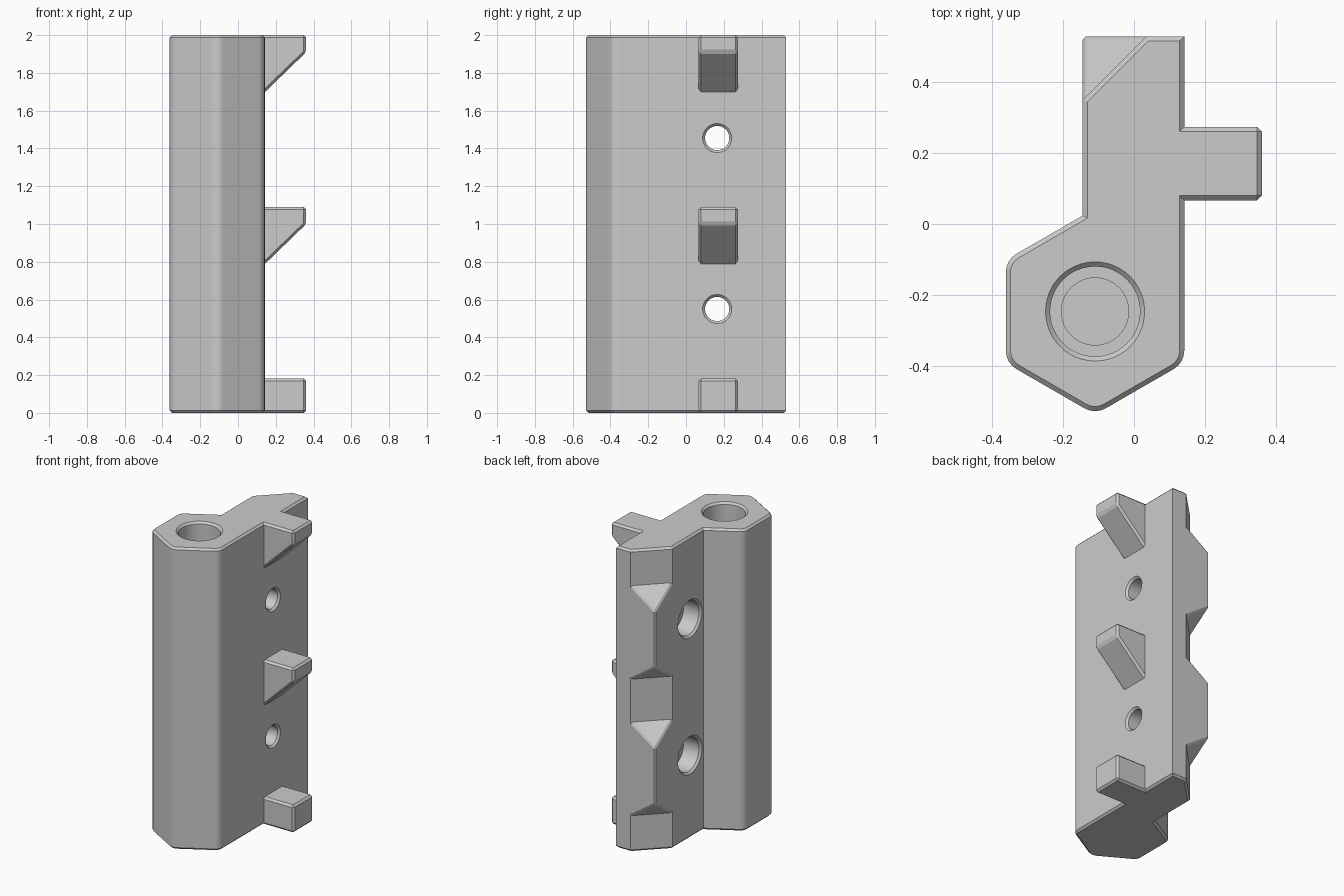
import bpy, bmesh, math
from mathutils import Vector, Matrix

cube = bpy.data.objects.get("Cube")
if cube:
    bpy.data.objects.remove(cube, do_unlink=True)

grey = bpy.data.materials.new("plain grey")
grey.use_nodes = True
colour = (0.6, 0.6, 0.6, 1)
grey.diffuse_color = colour
grey.node_tree.nodes["Principled BSDF"].inputs["Base Color"].default_value = colour

HEIGHT, CHAMFER = 2.0, 0.013
RIGHT, LEFT, BACK = 0.142, -0.145, 0.53
SCREW_HEIGHTS = (0.55, 1.455)


def finish(name, bm):
    bmesh.ops.recalc_face_normals(bm, faces=bm.faces[:])
    mesh = bpy.data.meshes.new(name)
    bm.to_mesh(mesh)
    bm.free()
    mesh.materials.append(grey)
    obj = bpy.data.objects.new(name, mesh)
    bpy.context.collection.objects.link(obj)
    return obj


def select_only(obj):
    bpy.ops.object.select_all(action='DESELECT')
    obj.select_set(True)
    bpy.context.view_layer.objects.active = obj


def extruded(points, direction):
    bm = bmesh.new()
    face = bm.faces.new([bm.verts.new(p) for p in points])
    top = bmesh.ops.extrude_face_region(bm, geom=[face])["geom"]
    moved = [v for v in top if isinstance(v, bmesh.types.BMVert)]
    bmesh.ops.translate(bm, verts=moved, vec=direction)
    bmesh.ops.recalc_face_normals(bm, faces=bm.faces[:])
    return bm


def chamfer(bm, edges, size):
    bmesh.ops.bevel(bm, geom=edges, offset=size, offset_type='OFFSET',
                    segments=1, affect='EDGES', profile=0.5)


def rounded(prev, corner, nxt, radius, steps=4):
    """Arc points that replace a corner of an outline."""
    a, b = (prev - corner).normalized(), (nxt - corner).normalized()
    half = a.angle(b) / 2
    centre = corner + (a + b).normalized() * radius / math.sin(half)
    start = (corner + a * radius / math.tan(half) - centre).normalized()
    end = (corner + b * radius / math.tan(half) - centre).normalized()
    return [centre + start.slerp(end, i / steps) * radius for i in range(steps + 1)]


def cut_round(body, profile, matrix):
    """Cut a turned hole whose (radius, depth) profile runs along local z."""
    bm = bmesh.new()
    verts = [bm.verts.new((r, 0, z)) for r, z in profile]
    edges = [bm.edges.new(pair) for pair in zip(verts, verts[1:])]
    bmesh.ops.spin(bm, geom=verts + edges, cent=(0, 0, 0), axis=(0, 0, 1),
                   angle=math.tau, steps=48)
    bmesh.ops.remove_doubles(bm, verts=bm.verts[:], dist=0.0001)
    bmesh.ops.transform(bm, matrix=matrix, verts=bm.verts[:])
    cutter = finish("hole_cutter", bm)
    cutter.hide_render = True
    mod = body.modifiers.new("hole", 'BOOLEAN')
    mod.operation, mod.solver, mod.object = 'DIFFERENCE', 'EXACT', cutter
    select_only(body)
    bpy.ops.object.modifier_apply(modifier=mod.name)
    bpy.data.objects.remove(cutter, do_unlink=True)


# Body: rounded hexagonal column joined to a flat arm with one cut corner
hex_x, hex_y, apothem = -0.11, -0.247, 0.252
radius = apothem / math.cos(math.pi / 6)


def hex_corner(degrees):
    t = math.radians(degrees)
    return Vector((hex_x + radius * math.cos(t), hex_y + radius * math.sin(t), 0))


join_y = hex_corner(150).y + (LEFT - hex_corner(150).x) * math.tan(math.pi / 6)
cut_a, cut_b = Vector((0.035, BACK, 0)), Vector((LEFT, 0.35, 0))
ring = [cut_b, Vector((LEFT, join_y, 0)), hex_corner(150), hex_corner(210),
        hex_corner(270), hex_corner(330), Vector((RIGHT, BACK, 0)), cut_a]
outline = []
for i, p in enumerate(ring):
    if 2 <= i <= 5:
        outline += rounded(ring[i - 1], p, ring[i + 1], 0.06)
    else:
        outline.append(p)
bm = extruded(outline, (0, 0, HEIGHT))
rims = [e for e in bm.edges if abs(e.verts[0].co.z - e.verts[1].co.z) < 0.001]
chamfer(bm, rims, CHAMFER)
body = finish("body", bm)

# Blind stepped socket in the column
cut_round(body, [(0, 0.1), (0.095, 0.1), (0.095, 0.18), (0.127, 0.18),
                 (0.127, HEIGHT - CHAMFER), (0.14, HEIGHT),
                 (0.14, HEIGHT + 0.1), (0, HEIGHT + 0.1)],
          Matrix.Translation((hex_x, hex_y, 0)))

# Counterbored screw holes through the arm
for z in SCREW_HEIGHTS:
    cut_round(body, [(0, LEFT - 0.1), (0.125, LEFT - 0.1), (0.125, LEFT),
                     (0.112, LEFT + CHAMFER), (0.112, -0.02), (0.064, -0.02),
                     (0.064, RIGHT - CHAMFER), (0.077, RIGHT),
                     (0.077, RIGHT + 0.1), (0, RIGHT + 0.1)],
              Matrix.Translation((0, 0.165, z)) @ Matrix.Rotation(math.pi / 2, 4, 'Y'))

select_only(body)
bpy.ops.object.shade_smooth_by_angle(angle=math.radians(30))
weighted = body.modifiers.new("weighted normals", 'WEIGHTED_NORMAL')
weighted.keep_sharp = True

# Pegs on the side: two with sloping undersides and a square one at the foot
inner, outer = 0.1, 0.361
for name, top, lip, drop in (("top_peg", HEIGHT, 0.09, 0.302),
                             ("middle_peg", 1.09, 0.09, 0.302),
                             ("bottom_peg", 0.182, 0.182, 0.182)):
    side = [(inner, top), (outer, top), (outer, top - lip),
            (RIGHT, top - drop), (inner, top - drop)]
    if lip == drop:
        del side[3]
    bm = extruded([(x, 0.067, z) for x, z in side], (0, 0.207, 0))
    edges = [e for e in bm.edges if max(v.co.x for v in e.verts) > RIGHT + 0.01]
    chamfer(bm, edges, CHAMFER)
    finish(name, bm)

# Tapered corner blocks that fill the cut corner beside each screw hole
for name, z in zip(("lower_corner_block", "upper_corner_block"), SCREW_HEIGHTS):
    bm = bmesh.new()
    loops = []
    for s in (-1, 1):
        loops.append([bm.verts.new((p.x, p.y, z + s * h)) for p, h in
                      ((cut_a, 0.31), (cut_b, 0.31), (Vector((LEFT, BACK, 0)), 0.185))])
        bm.faces.new(loops[-1])
    for i in range(3):
        j = (i + 1) % 3
        bm.faces.new((loops[0][i], loops[0][j], loops[1][j], loops[1][i]))
    bmesh.ops.recalc_face_normals(bm, faces=bm.faces[:])
    tips = {loops[0][2], loops[1][2]}
    chamfer(bm, [e for e in bm.edges if tips & set(e.verts)], 0.009)
    finish(name, bm)
